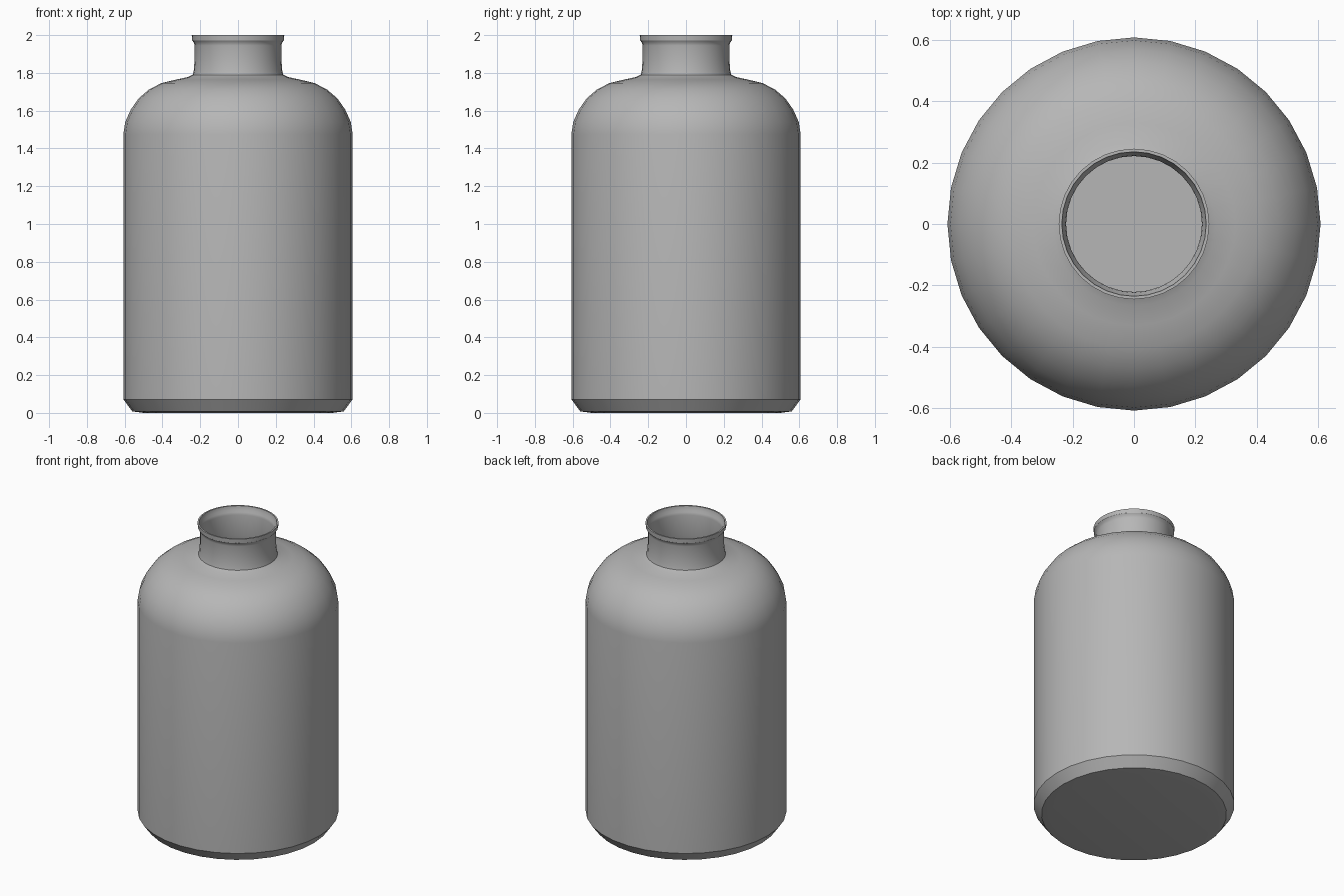
import bpy, bmesh, math

if "Cube" in bpy.data.objects:
    bpy.data.objects.remove(bpy.data.objects["Cube"])

SIDES = 32
WALL = 0.012

# Outer half-profile (radius, height) from the base centre up to the lip
outer = [(0.50, 0.0), (0.56, 0.008), (0.607, 0.072), (0.607, 1.475),
         (0.597, 1.54), (0.568, 1.605), (0.526, 1.665), (0.47, 1.713),
         (0.405, 1.746), (0.33, 1.764), (0.265, 1.778), (0.24, 1.79),
         (0.234, 1.815), (0.230, 1.87), (0.230, 1.945), (0.233, 1.96),
         (0.243, 1.972), (0.245, 2.0)]

# Inner half-profile from the lip down to the inside floor, one wall thinner
inner = [(0.235, 2.0), (0.232, 1.975), (0.224, 1.962), (0.221, 1.945),
         (0.221, 1.87), (0.224, 1.81), (0.229, 1.78)]
inner += [(r - WALL, z - WALL) for r, z in reversed(outer[3:11])]
inner += [(0.607 - WALL, 0.078), (0.55, 0.02)]


def lathe(name, profile, material):
    """Turn a profile round the z axis and cap both ends."""
    bm = bmesh.new()
    rings = []
    for r, z in profile:
        rings.append([bm.verts.new((r * math.cos(2 * math.pi * i / SIDES),
                                    r * math.sin(2 * math.pi * i / SIDES), z))
                      for i in range(SIDES)])
    for a, b in zip(rings, rings[1:]):
        for i in range(SIDES):
            j = (i + 1) % SIDES
            bm.faces.new((a[i], a[j], b[j], b[i]))
    bm.faces.new(list(reversed(rings[0])))
    bm.faces.new(rings[-1])
    bmesh.ops.recalc_face_normals(bm, faces=bm.faces)
    mesh = bpy.data.meshes.new(name)
    bm.to_mesh(mesh)
    bm.free()
    mesh.materials.append(material)
    obj = bpy.data.objects.new(name, mesh)
    bpy.context.collection.objects.link(obj)
    return obj


grey = bpy.data.materials.new("plain_grey")
grey.diffuse_color = (0.47, 0.47, 0.47, 1.0)
grey.use_nodes = True
grey.node_tree.nodes["Principled BSDF"].inputs["Base Color"].default_value = grey.diffuse_color

# Hollow bottle with a chamfered foot, round shoulder and flared lip
bottle = lathe("bottle", outer + inner, grey)
bpy.context.view_layer.objects.active = bottle
bottle.select_set(True)
bpy.ops.object.shade_smooth_by_angle(angle=math.radians(30))
